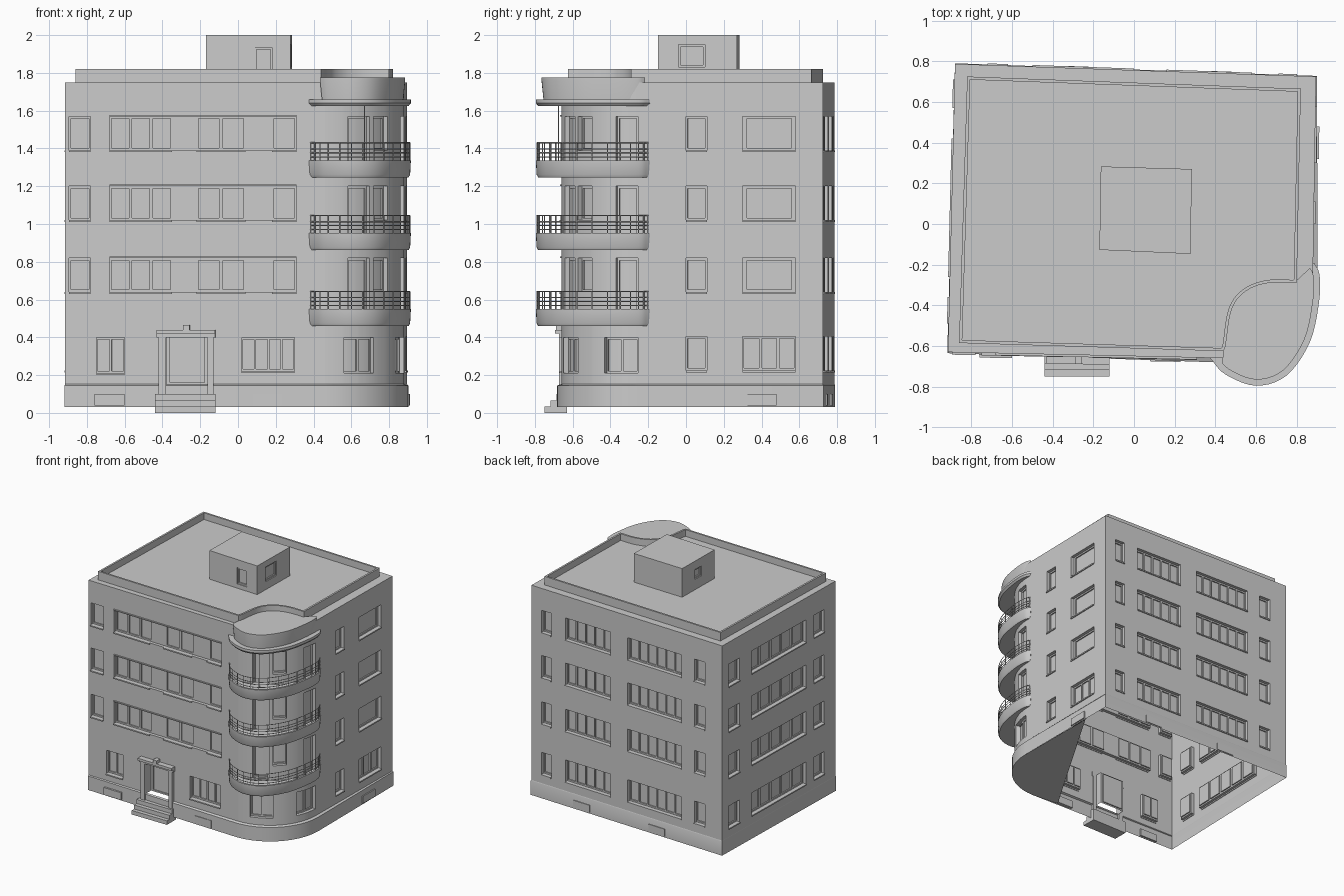
import bpy, bmesh, math
from mathutils import Vector

cube = bpy.data.objects.get("Cube")
if cube:
    bpy.data.objects.remove(cube, do_unlink=True)

plaster = bpy.data.materials.new("grey_plaster")
plaster.use_nodes = True
GREY = (0.6, 0.6, 0.6, 1)
plaster.diffuse_color = GREY
plaster.node_tree.nodes["Principled BSDF"].inputs["Base Color"].default_value = GREY


def finish(name, bm):
    bmesh.ops.remove_doubles(bm, verts=bm.verts, dist=0.0002)
    me = bpy.data.meshes.new(name)
    bm.to_mesh(me)
    bm.free()
    me.materials.append(plaster)
    ob = bpy.data.objects.new(name, me)
    bpy.context.collection.objects.link(ob)
    bpy.ops.object.select_all(action='DESELECT')
    ob.select_set(True)
    bpy.context.view_layer.objects.active = ob
    bpy.ops.object.shade_smooth_by_angle(angle=math.radians(30))
    return ob


def add_loft(bm, rings, bottom=True, top=True):
    """Skin counter-clockwise outlines given as (points, height)."""
    loops = [[bm.verts.new((p[0], p[1], z)) for p in pts] for pts, z in rings]
    n = len(loops[0])
    for lo, hi in zip(loops, loops[1:]):
        for i in range(n):
            bm.faces.new((lo[i], lo[(i + 1) % n], hi[(i + 1) % n], hi[i]))
    if bottom:
        bm.faces.new(loops[0][::-1])
    if top:
        bm.faces.new(loops[-1])


def loft(name, rings, bottom=True, top=True):
    bm = bmesh.new()
    add_loft(bm, rings, bottom, top)
    return finish(name, bm)


def rect(x0, x1, y0, y1):
    return [(x0, y0), (x1, y0), (x1, y1), (x0, y1)]


def offset(poly, d):
    """Move a counter-clockwise outline outward by d with mitred corners."""
    pts = [Vector(p) for p in poly]
    out = []
    for i, p in enumerate(pts):
        a = (p - pts[i - 1]).normalized()
        b = (pts[(i + 1) % len(pts)] - p).normalized()
        na, nb = Vector((a.y, -a.x)), Vector((b.y, -b.x))
        out.append(p + (na + nb) * (d / max(0.5, 1 + na.dot(nb))))
    return out


def spline(pts, steps=5):
    """Smooth path through a few points."""
    v = [Vector(p) for p in pts]
    v = [2 * v[0] - v[1]] + v + [2 * v[-1] - v[-2]]
    path = []
    for a, b, c, d in zip(v, v[1:], v[2:], v[3:]):
        for k in range(steps):
            t = k / steps
            path.append(0.5 * (2 * b + (c - a) * t + (2 * a - 5 * b + 4 * c - d) * t * t
                               + (3 * b - a - 3 * c + d) * t ** 3))
    return path + [v[-2]]


def straight(p, q, axis):
    p, q = Vector(p), Vector(q)
    t = (q - p).normalized()
    n = Vector((t.y, -t.x))
    return lambda u, d: p.lerp(q, (u - p[axis]) / (q[axis] - p[axis])) - n * d


def round_corner(u, d):
    a = math.radians(u)
    return Vector((0.46, -0.24)) + Vector((math.sin(a), -math.cos(a))) * (0.42 - d)


def wall(name, at, cuts, z0, z1, openings, depth=0.026):
    """Wall skin with recesses; each opening is (u0, u1, low, high, panes, extra depth if any)."""
    cells = []
    for a, b, lo, hi, n, *extra in openings:
        a, b, d = min(a, b), max(a, b), depth + sum(extra)
        cells.append((a, b, lo, hi, d))
        w = (b - a) / max(n, 1)
        for k in range(n):
            cells.append((a + w * (k + .08), a + w * (k + .92), lo + .012, hi - .012, d + .01))
    us = sorted({round(u, 4) for c in cells for u in c[:2]} | set(cuts), reverse=cuts[0] > cuts[-1])
    zs = sorted({round(z, 4) for c in cells for z in c[2:4]} | {z0, z1})

    def deep(i, j):
        u, z = (us[i] + us[i + 1]) / 2, (zs[j] + zs[j + 1]) / 2
        return ([0] + [c[4] for c in cells if c[0] < u < c[1] and c[2] < z < c[3]])[-1]

    bm = bmesh.new()

    def quad(*corners):
        bm.faces.new([bm.verts.new((*at(u, d), z)) for u, z, d in corners])

    for i in range(len(us) - 1):
        for j in range(len(zs) - 1):
            a, b, lo, hi, d = us[i], us[i + 1], zs[j], zs[j + 1], deep(i, j)
            quad((a, lo, d), (b, lo, d), (b, hi, d), (a, hi, d))
            if i + 2 < len(us) and (e := deep(i + 1, j)) != d:
                quad((b, lo, d), (b, lo, e), (b, hi, e), (b, hi, d))
            if j + 2 < len(zs) and (e := deep(i, j + 1)) != d:
                quad((a, hi, d), (b, hi, d), (b, hi, e), (a, hi, e))
    return finish(name, bm)


def plates(name, at, items, out):
    """Thin blocks standing off a wall: (u0, u1, low, high)."""
    bm = bmesh.new()
    for a, b, lo, hi in items:
        foot = [at(a, 0.005), at(a, -out), at(b, -out), at(b, 0.005)]
        if (foot[1] - foot[0]).cross(foot[2] - foot[1]) < 0:
            foot.reverse()
        add_loft(bm, [(foot, lo), (foot, hi)])
    return finish(name, bm)


# Footprint and storeys
A, B, C, D, E = (-0.915, -0.63), (0.46, -0.66), (0.88, -0.24), (0.895, 0.725), (-0.88, 0.787)
arc = list(range(0, 91, 6))
outline = [A] + [round_corner(u, 0) for u in arc] + [D, E]
front, right = straight(A, B, 0), straight(C, D, 1)
back, left = straight(D, E, 0), straight(E, A, 1)
FLOORS = (0.64, 1.02, 1.39)
H = 0.18


def rows(spans, floors=FLOORS):
    return [(a, b, z, z + H, n) for z in floors for a, b, n in spans]


ALL = (0.225,) + FLOORS

# Outer walls with recessed windows and door
front_open = rows([(-0.895, -0.78, 1), (-0.68, -0.35, 3), (-0.35, -0.22, 0), (-0.22, 0.04, 2),
                   (0.04, 0.18, 0), (0.18, 0.31, 1)])
front_open += [(-0.75, -0.60, 0.21, 0.40, 2), (0.02, 0.30, 0.22, 0.40, 4),
               (-0.38, -0.16, 0.15, 0.42, 1, 0.03)]
side_open = rows([(0.0, 0.11, 1)], ALL) + rows([(0.30, 0.58, 1)]) + rows([(0.30, 0.58, 3)], ALL[:1])
back_open = rows([(0.80, 0.71, 1), (0.58, 0.16, 5), (0.0, -0.50, 6), (-0.62, -0.72, 1)], ALL)
left_open = rows([(0.71, 0.57, 1), (0.42, -0.26, 5), (-0.36, -0.49, 1)], ALL)
corner_open = [(14, 38, 0.21, 0.40, 2), (63, 88, 0.21, 0.40, 2)]
for z in FLOORS:
    corner_open += [(17, 34, z - 0.11, z + H, 1), (38, 52, z, z + H, 1), (72, 88, z - 0.11, z + H, 1)]
wall("front_wall", front, [A[0], B[0]], 0.15, 1.75, front_open)
wall("corner_wall", round_corner, arc, 0.15, 1.75, corner_open)
wall("right_wall", right, [C[1], D[1]], 0.15, 1.75, side_open)
wall("back_wall", back, [D[0], E[0]], 0.15, 1.75, back_open)
wall("left_wall", left, [E[1], A[1]], 0.15, 1.75, left_open)


# Window sills and the long lintels over the front bands
def sills(openings):
    return [(a, b, lo - 0.01, lo) for a, b, lo, hi, n, *extra in openings if n and not extra]


plates("front_sills", front, sills(front_open), 0.012)
plates("right_sills", right, sills(side_open), 0.008)
plates("back_sills", back, sills(back_open), 0.008)
plates("left_sills", left, sills(left_open), 0.008)
plates("front_lintels", front, [(-0.68, 0.31, z + H, z + H + 0.008) for z in FLOORS], 0.01)

# Plinth, swelling a little at the rounded corner, with basement vents
bulge = [round_corner(u, -0.022) for u in arc]
base = [(A[0] - 0.003, A[1] - 0.005)] + bulge + [(D[0] + 0.005, D[1] + 0.003), (E[0], E[1] + 0.003)]
loft("plinth", [(base, 0.03), (base, 0.145), (outline, 0.152)], False, False)
loft("corner_underside", [([(0.22, -0.66)] + bulge + [(0.895, 0.48)], 0.03)], True, False)
plates("front_vents", front, [(-0.76, -0.60, 0.04, 0.10), (0.08, 0.23, 0.04, 0.10)], 0.023)
plates("right_vent", right, [(0.32, 0.48, 0.04, 0.10)], 0.02)
plates("back_vents", back, [(0.50, 0.35, 0.04, 0.10), (-0.2, -0.35, 0.04, 0.10)], 0.009)

# Entrance: surround, lamp and steps
plates("door_surround", front, [(-0.42, -0.38, 0.10, 0.40), (-0.16, -0.13, 0.10, 0.40),
                                (-0.43, -0.12, 0.40, 0.42)], 0.025)
plates("door_canopy", front, [(-0.43, -0.12, 0.42, 0.44), (-0.29, -0.255, 0.44, 0.465)], 0.045)
for k in range(3):
    step = rect(-0.44, -0.12, -0.75 + k * 0.032, -0.63)
    loft("entrance_step", [(step, k * 0.033), (step, (k + 1) * 0.033)])

# Rounded corner balconies
edge = spline([(0.375, -0.66), (0.45, -0.74), (0.60, -0.795), (0.75, -0.745), (0.865, -0.58),
               (0.91, -0.38), (0.912, -0.25), (0.885, -0.19)])
for z in (0.46, 0.862, 1.247):
    lip = offset(edge, -0.015)
    loft("balcony", [(offset(edge, -0.012), z), (offset(edge, -0.004), z + 0.015), (edge, z + 0.09),
                     (lip, z + 0.09), (lip, z + 0.06)])
    cu = bpy.data.curves.new("balcony_railing", 'CURVE')
    cu.dimensions = '3D'
    cu.bevel_depth = 0.003
    cu.bevel_resolution = 0
    rail = offset(edge, -0.006)
    lines = [[(*p, z + h) for p in rail] for h in (0.108, 0.13, 0.15, 0.183)]
    lines += [[(*p, z + 0.085), (*p, z + 0.183)] for p in rail[::2]]
    if z > 1:
        lines.append([(0.67, -0.675, z + 0.06), (0.67, -0.675, 1.64)])
    for line in lines:
        s = cu.splines.new('POLY')
        s.points.add(len(line) - 1)
        for pt, co in zip(s.points, line):
            pt.co = (*co, 1)
    cu.materials.append(plaster)
    bpy.context.collection.objects.link(bpy.data.objects.new("balcony_railing", cu))

# Balcony canopy and the drum above it
loft("balcony_canopy", [(offset(edge, -0.012), 1.625), (edge, 1.64), (edge, 1.66)])
inner = spline([(0.80, -0.29), (0.66, -0.29), (0.55, -0.33), (0.48, -0.42), (0.45, -0.60)])
drum = offset(edge, -0.04)[3:-2] + inner
crown = offset(drum, 0.01)
loft("corner_drum", [(drum, 1.66), (crown, 1.76), (crown, 1.775)])

# Roof ledge, parapet and roof deck
parapet = [(-0.86, -0.585), (0.44, -0.625)] + inner[::-1] + [(0.82, 0.665), (-0.82, 0.725)]
lip = offset(parapet, -0.015)
loft("roof_ledge", [(outline, 1.74), (outline, 1.75)], False, True)
loft("roof_parapet", [(parapet, 1.745), (parapet, 1.82), (lip, 1.82), (lip, 1.765)], False, True)

# Stair house on the roof
hut = [(-0.17, -0.127), (0.277, -0.147), (0.285, 0.27), (-0.163, 0.283)]
doors = [(0.09, 0.18, 1.80, 1.935, 1)], [(-0.04, 0.10, 1.83, 1.95, 1)], [], [(0.12, 0.04, 1.85, 1.93, 1)]
for k, side in enumerate(("front", "right", "back", "left")):
    p, q = hut[k], hut[(k + 1) % 4]
    wall("stair_house_" + side, straight(p, q, k % 2), [p[k % 2], q[k % 2]], 1.76, 2.0, doors[k], 0.008)
loft("stair_house_roof", [(hut, 1.995), (hut, 2.0)], False, True)
